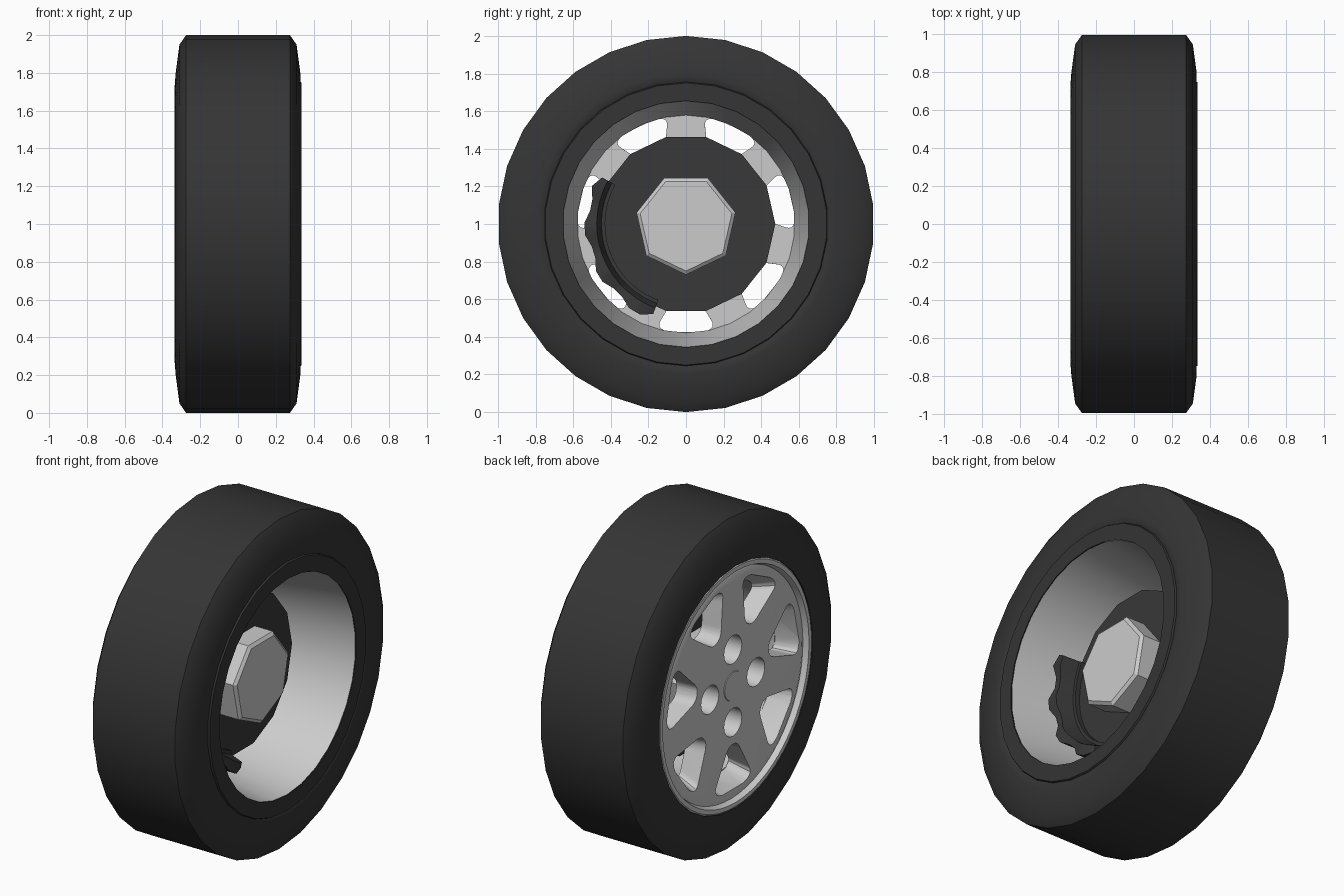
import bpy, bmesh
from math import sin, cos, pi, radians
from mathutils import Vector

if "Cube" in bpy.data.objects:
    bpy.data.objects.remove(bpy.data.objects["Cube"])


def material(name, v):
    m = bpy.data.materials.new(name)
    m.diffuse_color = (v, v, v, 1)
    m.use_nodes = True
    m.node_tree.nodes["Principled BSDF"].inputs["Base Color"].default_value = m.diffuse_color
    return m


RUBBER = material("rubber", 0.035)
IRON = material("dark_iron", 0.04)


def polar(x, r, a):
    """Point on the wheel: a = 0 is the top, the axle runs along x at z = 1."""
    return Vector((x, r * sin(a), 1 + r * cos(a)))


def finish(name, bm, mat=None, angle=None):
    bmesh.ops.recalc_face_normals(bm, faces=bm.faces)
    me = bpy.data.meshes.new(name)
    bm.to_mesh(me)
    bm.free()
    ob = bpy.data.objects.new(name, me)
    bpy.context.collection.objects.link(ob)
    if mat:
        me.materials.append(mat)
    if angle:
        smooth(ob, angle)
    return ob


def smooth(ob, angle):
    bpy.ops.object.select_all(action='DESELECT')
    ob.select_set(True)
    bpy.context.view_layer.objects.active = ob
    bpy.ops.object.shade_smooth_by_angle(angle=radians(angle))


def bridge(bm, a, b):
    for i in range(len(a)):
        j = (i + 1) % len(a)
        bm.faces.new((a[i], a[j], b[j], b[i]))


def lathe(name, profile, n, mat=None, angle=None, phase=0, ring=True):
    """Turn (x, r) points about the axle; ring closes the section, else cap the ends."""
    bm = bmesh.new()
    loops = [[bm.verts.new(polar(x, r, phase + 2 * pi * i / n)) for i in range(n)]
             for x, r in profile]
    for k in range(len(loops) - 1):
        bridge(bm, loops[k], loops[k + 1])
    if ring:
        bridge(bm, loops[-1], loops[0])
    else:
        bm.faces.new(loops[0])
        bm.faces.new(loops[-1])
    return finish(name, bm, mat, angle)


def loft(bm, front, back):
    a, b = [[bm.verts.new(p) for p in pts] for pts in (front, back)]
    bridge(bm, a, b)
    bm.faces.new(a)
    bm.faces.new(b)


def window(x, r_in, r_out, half_in, half_out, mid):
    """Rounded outline of one opening between the spokes."""
    corners = [(-half_in, r_in), (half_in, r_in), (half_out, r_out), (-half_out, r_out)]
    corners = [Vector((radians(a), r)) for a, r in corners]
    pts = []
    for i, c in enumerate(corners):
        p, q = corners[i - 1], corners[(i + 1) % 4]
        s = c.lerp(p, 0.45 if i in (1, 3) and i != 3 else 0.25)
        e = c.lerp(q, 0.45 if i == 0 else 0.25)
        for k in range(6):
            t = k / 5
            v = s.lerp(c, t).lerp(c.lerp(e, t), t)
            pts.append(polar(x, v.y, mid + v.x))
    return pts


# Tyre
lathe("tyre", [(-.335, .735), (-.33, .8), (-.31, .95), (-.275, 1), (.275, 1), (.31, .95),
               (.33, .8), (.33, .762), (.325, .755), (.335, .75), (.335, .655), (.3, .68),
               (.24, .74), (-.3, .735)], 30, RUBBER, 50)

# Rim barrel and outer lip
lathe("rim_barrel", [(.33, .655), (-.19, .578), (-.19, .66), (.28, .69)], 30, None, 30)
lathe("rim_lip", [(-.335, .725), (-.335, .70), (-.30, .685), (-.25, .685), (-.25, .735), (-.325, .735)],
      60, None, 30)

# Spoked face: a disc with seven windows and four bolt holes cut out
face = lathe("spoked_face", [(-.315, .66), (-.30, .695), (-.185, .66)], 60, ring=False)
bm = bmesh.new()
for i in range(7):
    mid = pi + 2 * pi * i / 7
    front = window(-.345, .35, .645, 8, 18.5, mid)
    back = window(-.16, .37, .57, 8, 16.5, mid)
    loft(bm, front, back)
for i in range(4):
    c = polar(0, .22, i * pi / 2)
    rings = [[c + Vector((x, .085 * sin(t * pi / 8), .085 * cos(t * pi / 8))) for t in range(16)]
             for x in (-.36, -.2)]
    loft(bm, *rings)
cutter = finish("face_cutter", bm)
mod = face.modifiers.new("windows", 'BOOLEAN')
mod.object = cutter
mod.operation = 'DIFFERENCE'
mod.solver = 'EXACT'
bpy.context.view_layer.objects.active = face
bpy.ops.object.modifier_apply(modifier="windows")
bpy.data.objects.remove(cutter)
smooth(face, 30)

# Centre cap on the face
lathe("centre_cap", [(-.31, .09), (-.319, .085)], 20, ring=False)

# Brake disc and seven-sided hub behind it
lathe("brake_disc", [(-.03, .475), (.03, .475)], 14, IRON, phase=pi / 14, ring=False)
lathe("hub", [(-.19, .27), (.03, .27), (.15, .27), (.165, .25)], 7, phase=pi, ring=False)

# Brake caliper: a ribbed block following the edge of the disc
bm = bmesh.new()
steps = 14
sections = []
for k in range(steps + 1):
    a = radians(-61 - 99 * k / steps)
    out = .54 if k % 4 < 2 else .515
    if k in (0, steps):
        out = .51
    step_x = .16 if k % 4 < 2 else .14
    sec = [(-.08, .43), (-.08, out), (step_x, out), (step_x, .475), (.06, .45), (.06, .43)]
    sections.append([bm.verts.new(polar(x, r, a)) for x, r in sec])
for a, b in zip(sections, sections[1:]):
    bridge(bm, a, b)
bm.faces.new(sections[0])
bm.faces.new(sections[-1])
finish("brake_caliper", bm, IRON, 25)
